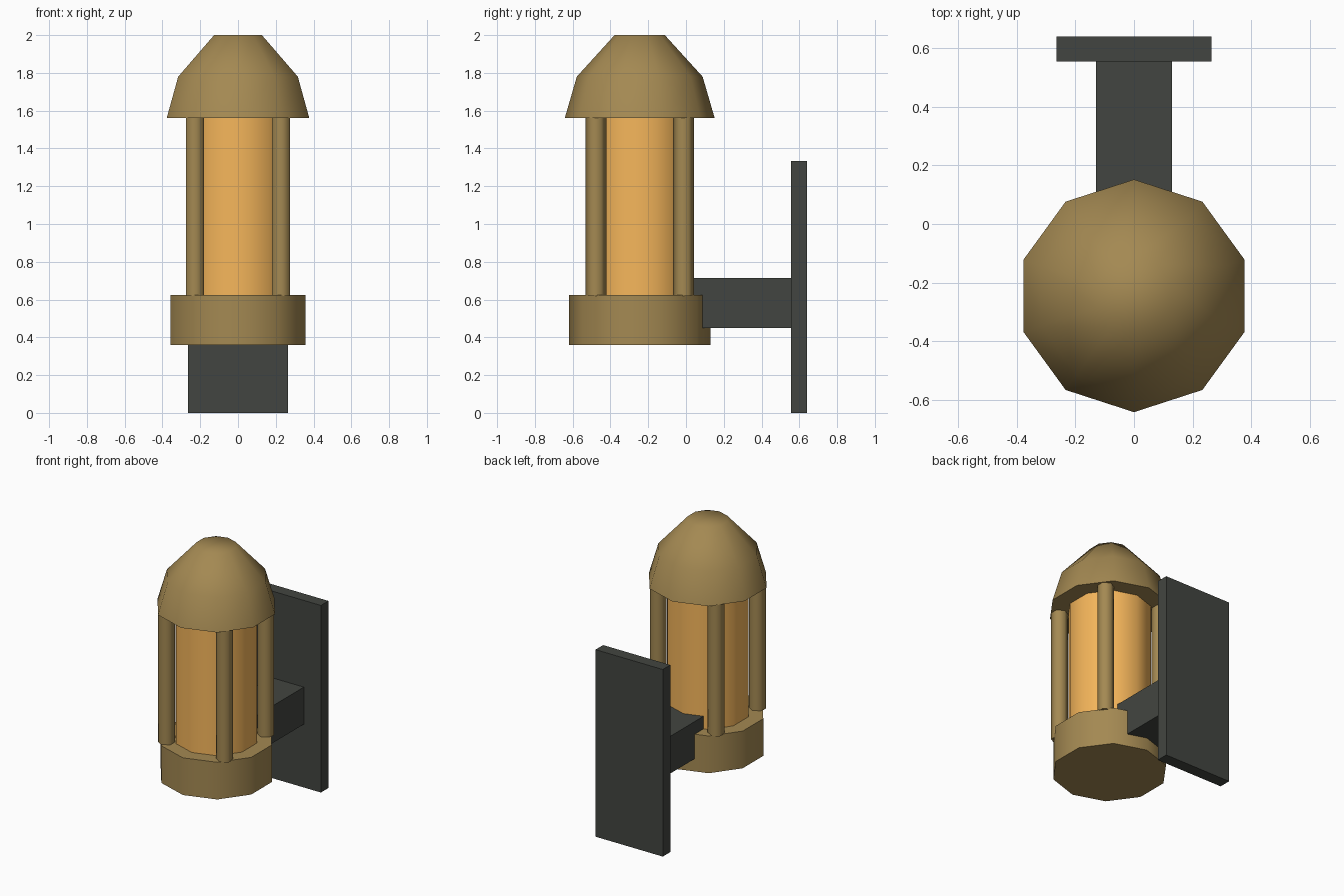
import bpy, bmesh, math

if "Cube" in bpy.data.objects:
    bpy.data.objects.remove(bpy.data.objects["Cube"])

CY = -0.245  # lantern axis


def material(name, rgb):
    m = bpy.data.materials.new(name)
    m.diffuse_color = (*rgb, 1)
    m.use_nodes = True
    m.node_tree.nodes["Principled BSDF"].inputs["Base Color"].default_value = m.diffuse_color
    return m


BRASS = material("aged_brass", (0.37, 0.25, 0.085))
GLOW = material("amber_glass", (0.92, 0.47, 0.105))
IRON = material("dark_iron", (0.055, 0.06, 0.052))


def lathe(name, profile, sides, mat, x=0, y=CY):
    """Stack of (radius, z) rings with a vertex on the y axis, capped at both ends."""
    bm = bmesh.new()
    rings = []
    for r, z in profile:
        angles = [math.pi / 2 + 2 * math.pi * i / sides for i in range(sides)]
        rings.append([bm.verts.new((r * math.cos(a), r * math.sin(a), z)) for a in angles])
    for lo, hi in zip(rings, rings[1:]):
        for i in range(sides):
            j = (i + 1) % sides
            bm.faces.new((lo[i], lo[j], hi[j], hi[i]))
    bm.faces.new(rings[0][::-1])
    bm.faces.new(rings[-1])
    me = bpy.data.meshes.new(name)
    bm.to_mesh(me)
    bm.free()
    me.materials.append(mat)
    ob = bpy.data.objects.new(name, me)
    ob.location = (x, y, 0)
    bpy.context.collection.objects.link(ob)
    bpy.ops.object.select_all(action='DESELECT')
    ob.select_set(True)
    bpy.context.view_layer.objects.active = ob
    bpy.ops.object.shade_smooth_by_angle(angle=math.radians(65))
    return ob


def box(name, x, y, z, mat):
    """Box from (min, max) ranges."""
    bpy.ops.mesh.primitive_cube_add(size=1, location=[sum(r) / 2 for r in (x, y, z)])
    ob = bpy.context.object
    ob.name = name
    ob.scale = [r[1] - r[0] for r in (x, y, z)]
    bpy.ops.object.transform_apply(location=False, rotation=False, scale=True)
    ob.data.materials.append(mat)


# Wall mount
box("wall_plate", (-0.265, 0.265), (0.555, 0.64), (0, 1.333), IRON)
box("support_arm", (-0.13, 0.13), (-0.03, 0.56), (0.45, 0.715), IRON)

# Lantern body
lathe("lantern_base", [(0.375, 0.36), (0.375, 0.625)], 10, BRASS)
lathe("glass", [(0.275, 0.62), (0.275, 1.565)], 10, GLOW)
lathe("roof", [(0.397, 1.56), (0.333, 1.78), (0.133, 2.0)], 10, BRASS)

# Four hexagonal corner posts
for sx, side in ((-1, "left"), (1, "right")):
    for sy, end in ((-1, "front"), (1, "back")):
        lathe(f"post_{end}_{side}", [(0.055, 0.62), (0.055, 1.565)], 6, BRASS,
              sx * 0.228, CY + sy * 0.232)
